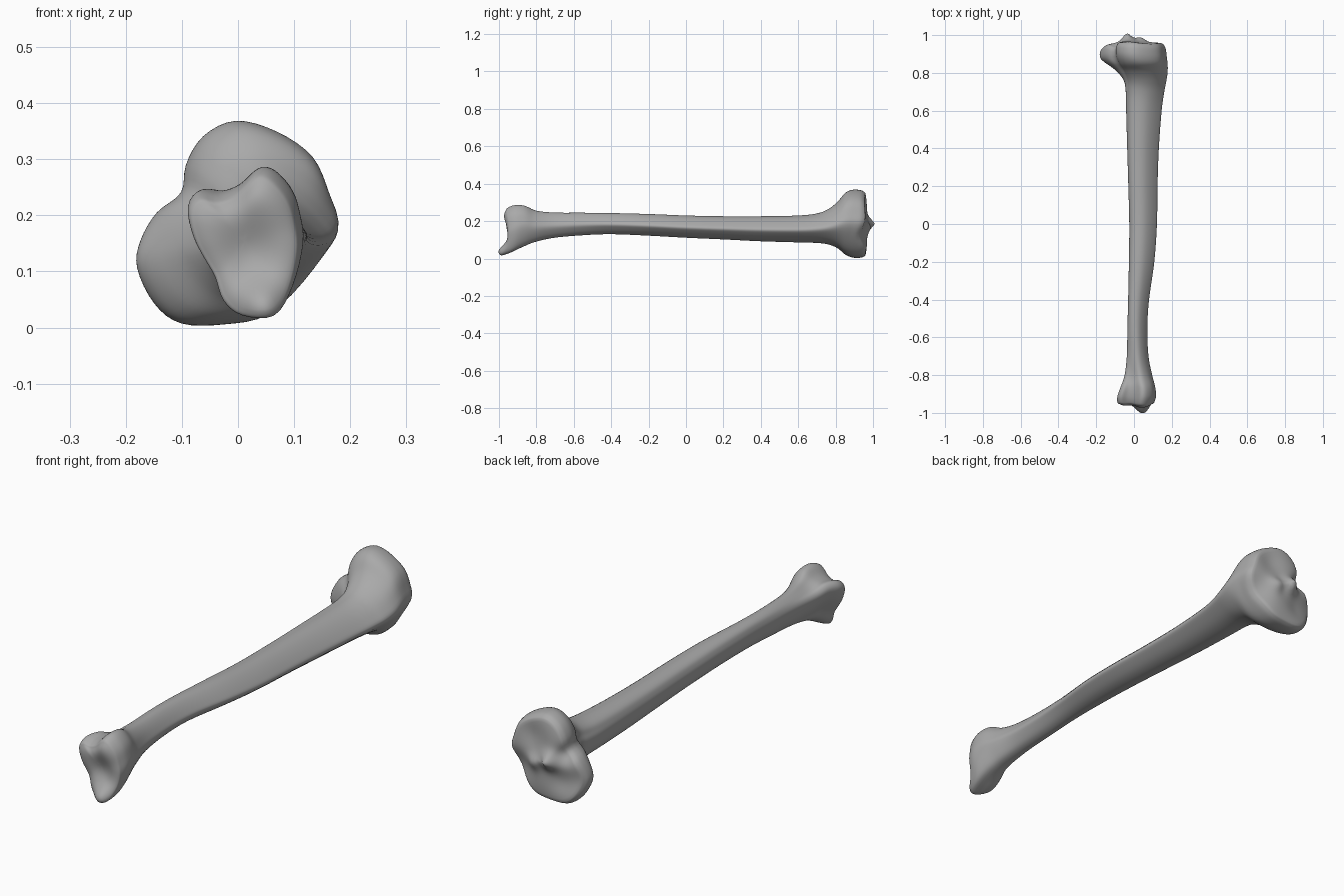
import bpy, bmesh, math
from mathutils import Vector

if "Cube" in bpy.data.objects:
    bpy.data.objects.remove(bpy.data.objects["Cube"], do_unlink=True)

AROUND, STEPS, CAP_RINGS = 4, 6, 12

# Cross-section outlines (x, z) with matching point order, starting at the front crest
lower_end = [(.117, .14), (.112, .19), (.098, .24), (.065, .28), (.035, .284), (0, .25),
             (-.035, .236), (-.07, .242), (-.09, .215), (-.08, .165), (-.06, .125),
             (-.04, .09), (-.025, .045), (.01, .016), (.07, .014), (.1, .065)]
shaft = [(.12, .165), (.105, .187), (.08, .21), (.055, .225), (.03, .23), (.005, .226),
         (-.012, .216), (-.021, .2), (-.025, .185), (-.025, .165), (-.022, .145),
         (-.01, .125), (.01, .112), (.04, .11), (.075, .122), (.105, .145)]
upper_end = [(.18, .18), (.168, .24), (.14, .305), (.075, .35), (0, .37), (-.06, .342),
             (-.092, .29), (-.1, .24), (-.145, .205), (-.175, .155), (-.182, .105),
             (-.15, .04), (-.1, .004), (-.02, .003), (.06, .02), (.13, .09)]

# Stations along the bone: y, left x, right x, bottom z, top z, outline blend
stations = [(-.955, -.075, .1, .03, .255, -1), (-.945, -.088, .108, .016, .272, -1),
            (-.91, -.088, .117, .03, .286, -1), (-.86, -.07, .112, .065, .282, -.9),
            (-.8, -.05, .097, .088, .256, -.6), (-.7, -.038, .077, .11, .246, -.3),
            (-.55, -.035, .071, .124, .245, -.1), (-.4, -.031, .08, .13, .243, 0),
            (-.2, -.027, .108, .122, .238, 0), (0, -.025, .122, .111, .23, 0),
            (.2, -.03, .125, .102, .226, 0), (.4, -.036, .132, .092, .226, 0),
            (.6, -.042, .147, .086, .23, .05), (.7, -.045, .161, .083, .241, .15),
            (.76, -.056, .173, .075, .264, .3), (.81, -.095, .18, .055, .303, .6),
            (.85, -.145, .179, .022, .35, .85), (.89, -.178, .174, .005, .368, 1),
            (.935, -.18, .168, .004, .366, 1), (.96, -.165, .155, .014, .352, 1)]


def spline(a, b, c, d, t):
    return .5 * (2 * b + (c - a) * t + (2 * a - 5 * b + 4 * c - d) * t * t
                 + (3 * b - a - 3 * c + d) * t ** 3)


def normalise(points):
    """Smooth a closed outline and fit it to the unit square."""
    n = len(points)
    p = [Vector(q) for q in points]
    out = [spline(p[i - 1], p[i], p[(i + 1) % n], p[(i + 2) % n], k / AROUND)
           for i in range(n) for k in range(AROUND)]
    low = [min(q[a] for q in out) for a in (0, 1)]
    high = [max(q[a] for q in out) for a in (0, 1)]
    return [Vector([(q[a] - low[a]) / (high[a] - low[a]) for a in (0, 1)]) for q in out]


LOWER, SHAFT, UPPER = map(normalise, (lower_end, shaft, upper_end))


def ring_at(station):
    y, x0, x1, z0, z1, blend = station
    end = UPPER if blend > 0 else LOWER
    ring = [a.lerp(b, min(abs(blend), 1)) for a, b in zip(SHAFT, end)]
    return [Vector((x0 + q.x * (x1 - x0), y, z0 + q.y * (z1 - z0))) for q in ring]


def bump(p, x, z, width):
    return math.exp(-((p.x - x) ** 2 + (p.z - z) ** 2) / width ** 2)


def sculpt(p):
    """Shape the joint surfaces by moving points along the bone."""
    low = max(0, min(1, (-.84 - p.y) / .1))
    high = max(0, min(1, (p.y - .84) / .1))
    # ankle: pointed inner knob, hollow socket, raised rear lip
    p.y += low * (.022 * bump(p, .02, .13, .06) - .05 * bump(p, .045, .03, .045)
                  - .012 * bump(p, .05, .24, .05))
    # knee: two shallow dishes, central ridge, notches, drooping outer side
    p.y += high * (.04 * bump(p, -.035, .185, .032) + .022 * bump(p, .035, .165, .03)
                   - .014 * bump(p, .06, .27, .06) - .012 * bump(p, -.08, .1, .05)
                   - .025 * bump(p, -.17, .12, .07) - .03 * bump(p, .13, .12, .06)
                   - .025 * bump(p, -.1, .22, .035))
    return p


def cap(ring, depth):
    """Rings shrinking to a domed joint surface."""
    centre = sum(ring, Vector()) / len(ring)
    for k in range(1, CAP_RINGS):
        s = 1 - k / CAP_RINGS
        yield [centre.lerp(p, s) + Vector((0, depth * (1 - s ** 4), 0)) for p in ring]


# Loft: spline through the stations, then domed caps at both ends
rows = [Vector(s) for s in stations]
rows = [rows[0] * 2 - rows[1]] + rows + [rows[-1] * 2 - rows[-2]]
body = [ring_at(spline(*rows[i:i + 4], k / STEPS))
        for i in range(len(rows) - 3) for k in range(STEPS)]
body.append(ring_at(stations[-1]))
rings = list(cap(body[0], -.012))[::-1] + body + list(cap(body[-1], .01))

bm = bmesh.new()
loops = [[bm.verts.new(sculpt(p.copy())) for p in ring] for ring in rings]
n = len(loops[0])
for a, b in zip(loops, loops[1:]):
    for i in range(n):
        j = (i + 1) % n
        bm.faces.new((a[i], a[j], b[j], b[i]))
for loop in (loops[0], loops[-1]):
    tip = bm.verts.new(sum((v.co for v in loop), Vector()) / n)
    for i in range(n):
        bm.faces.new((loop[i], loop[(i + 1) % n], tip))
bmesh.ops.recalc_face_normals(bm, faces=bm.faces)

mesh = bpy.data.meshes.new("shin_bone")
bm.to_mesh(mesh)
bm.free()
bone = bpy.data.objects.new("shin_bone", mesh)
bpy.context.collection.objects.link(bone)

# Soften the sculpted surface
soften = bone.modifiers.new("soften", "SMOOTH")
soften.factor, soften.iterations = .5, 3
for face in mesh.polygons:
    face.use_smooth = True

# Plain grey bone
grey = bpy.data.materials.new("bone_grey")
grey.use_nodes = True
colour = (.4, .4, .4, 1)
grey.diffuse_color = colour
grey.node_tree.nodes["Principled BSDF"].inputs["Base Color"].default_value = colour
mesh.materials.append(grey)
